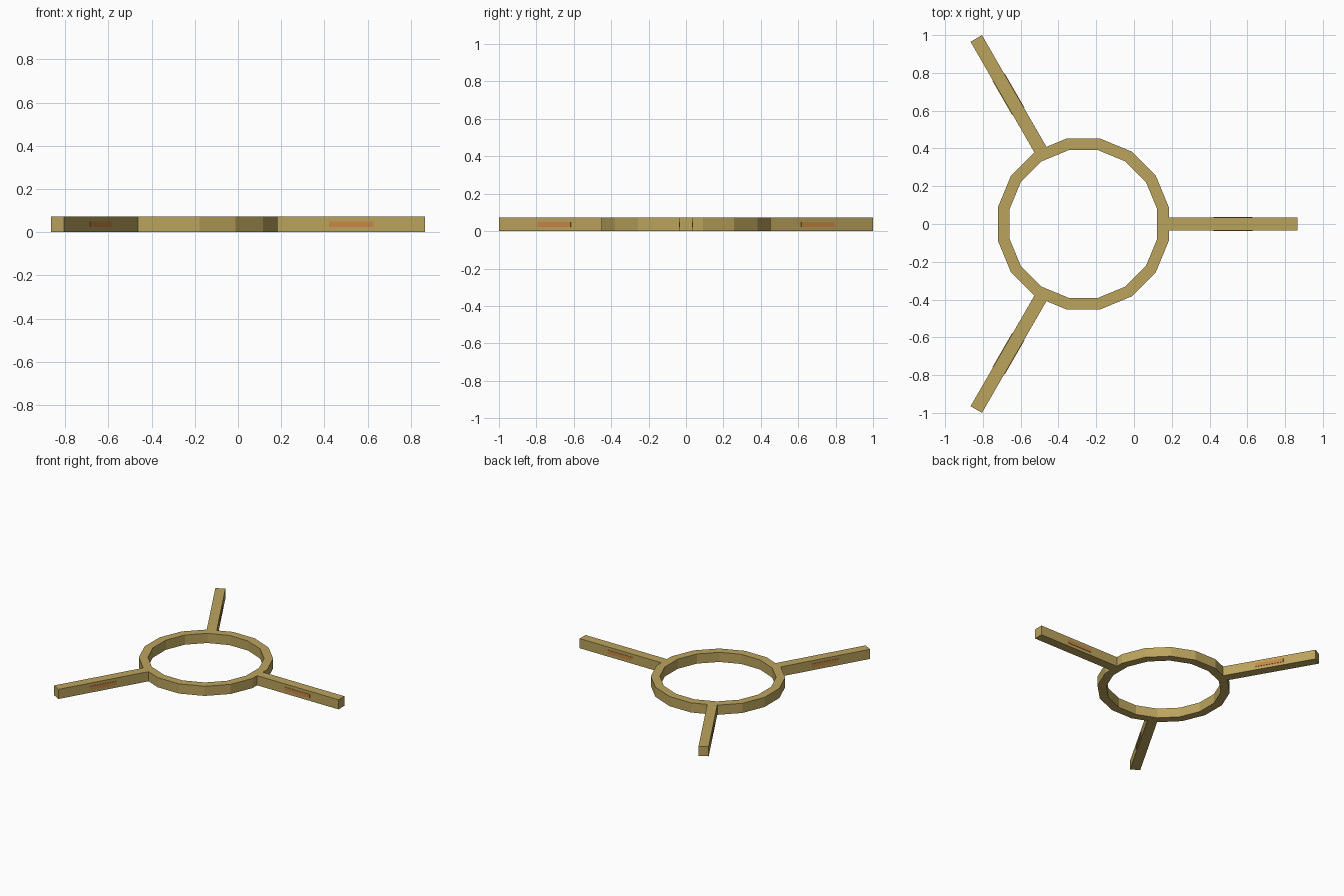
import bpy, bmesh
from math import pi, cos
from mathutils import Matrix, Vector

if "Cube" in bpy.data.objects:
    bpy.data.objects.remove(bpy.data.objects["Cube"])

CX = -0.268          # ring centre on x
H = 0.073            # height of ring and spokes
SIDES = 16


def material(name, rgb):
    m = bpy.data.materials.new(name)
    m.diffuse_color = (*rgb, 1)
    m.use_nodes = True
    m.node_tree.nodes["Principled BSDF"].inputs["Base Color"].default_value = m.diffuse_color
    return m


brass = material("brass", (0.50, 0.37, 0.11))
orange = material("orange", (0.60, 0.24, 0.06))


def finish(name, bm, mat):
    bmesh.ops.recalc_face_normals(bm, faces=bm.faces)
    me = bpy.data.meshes.new(name)
    bm.to_mesh(me)
    bm.free()
    me.materials.append(mat)
    ob = bpy.data.objects.new(name, me)
    bpy.context.collection.objects.link(ob)
    return ob


def radial_box(name, r0, r1, y0, y1, z0, z1, angle, mat):
    """Box laid along +x, then turned about the ring centre."""
    bm = bmesh.new()
    bmesh.ops.create_cube(bm, size=1)
    lo, hi = Vector((r0, y0, z0)), Vector((r1, y1, z1))
    for v in bm.verts:
        v.co = Vector(lo[i] if v.co[i] < 0 else hi[i] for i in range(3))
    bm.transform(Matrix.Translation((CX, 0, 0)) @ Matrix.Rotation(angle, 4, 'Z'))
    return finish(name, bm, mat)


# Ring: square-section band with flats facing the axes
bm = bmesh.new()
loops = []
for apothem, z in ((0.452, 0), (0.452, H), (0.391, H), (0.391, 0)):
    r = apothem / cos(pi / SIDES)
    loops.append([bm.verts.new(Matrix.Rotation((i + 0.5) * 2 * pi / SIDES, 3, 'Z')
                               @ Vector((r, 0, z)) + Vector((CX, 0, 0)))
                  for i in range(SIDES)])
for k in range(4):
    a, b = loops[k], loops[(k + 1) % 4]
    for i in range(SIDES):
        j = (i + 1) % SIDES
        bm.faces.new((a[i], a[j], b[j], b[i]))
finish("ring", bm, brass)

# Three spokes, each with a thin coloured panel on both sides
for n in range(3):
    ang = n * 2 * pi / 3
    radial_box(f"spoke_{n + 1}", 0.445, 1.134, -0.035, 0.035, 0, H, ang, brass)
    for side, (y0, y1) in {"left": (0.033, 0.038), "right": (-0.038, -0.033)}.items():
        radial_box(f"spoke_{n + 1}_panel_{side}", 0.69, 0.895, y0, y1,
                   0.023, 0.05, ang, orange)
